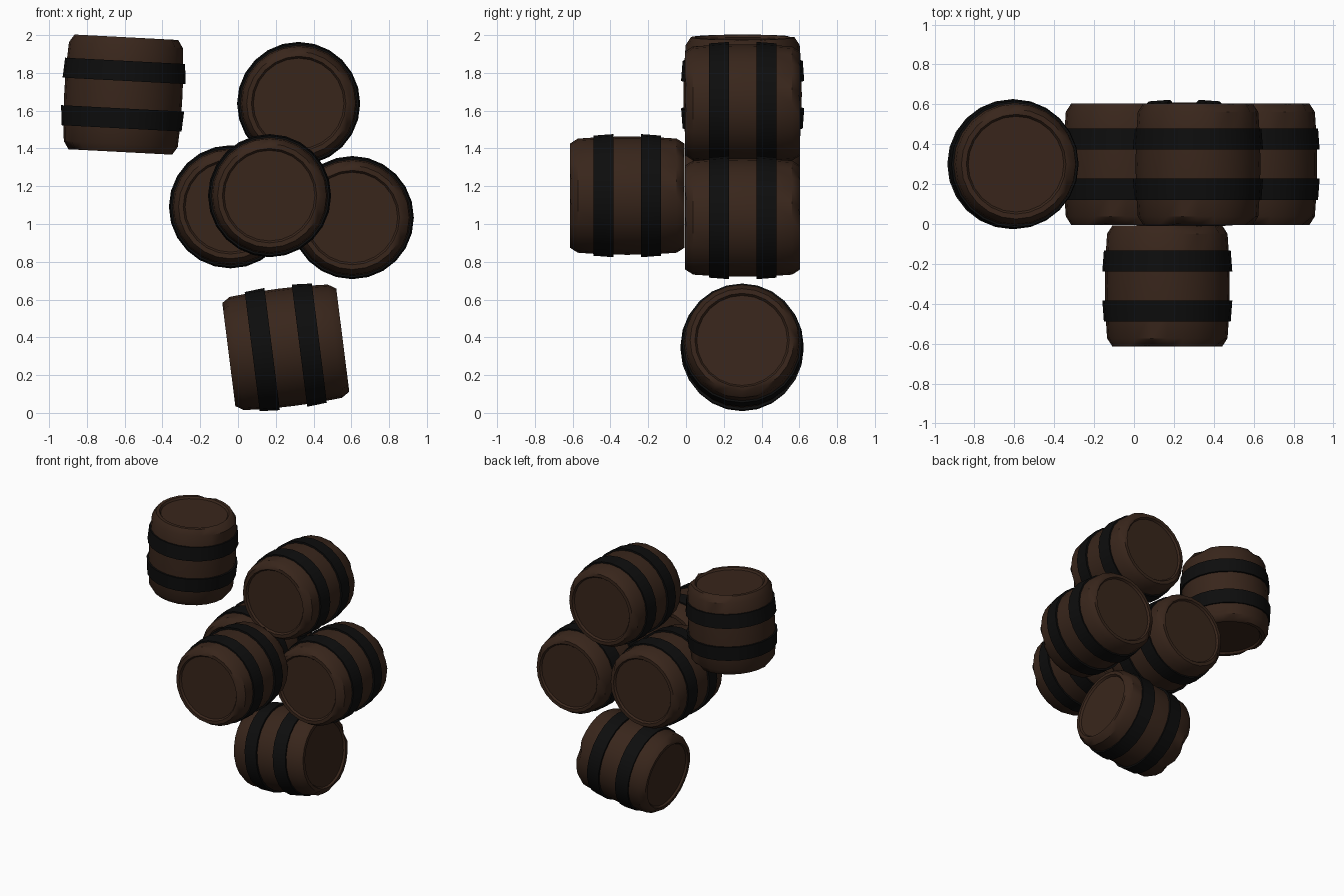
import bpy, bmesh, math, random
from mathutils import Matrix

if "Cube" in bpy.data.objects:
    bpy.data.objects.remove(bpy.data.objects["Cube"])

random.seed(4)
SIDES = 24


def material(name, color):
    m = bpy.data.materials.new(name)
    m.diffuse_color = (*color, 1)
    m.use_nodes = True
    m.node_tree.nodes["Principled BSDF"].inputs["Base Color"].default_value = m.diffuse_color
    return m


wood = material("dark_wood", (0.040, 0.019, 0.011))
iron = material("black_iron", (0.004, 0.004, 0.004))


def lathe(name, profile, mat, closed=False, chip=0.0):
    """Spin (radius, height) points around z; radius 0 makes a pole."""
    bm = bmesh.new()
    rings = []
    for r, z in profile:
        if r == 0:
            rings.append([bm.verts.new((0, 0, z))] * SIDES)
            continue
        ring = []
        for i in range(SIDES):
            a = 2 * math.pi * i / SIDES
            # worn wood: a few rim corners are slightly knocked in
            wear = chip if abs(z) > 0.29 and r > 0.26 and random.random() < 0.15 else 0
            rr, zz = r - wear, z - math.copysign(wear * 0.6, z)
            ring.append(bm.verts.new((rr * math.cos(a), rr * math.sin(a), zz)))
        rings.append(ring)
    pairs = list(zip(rings, rings[1:]))
    if closed:
        pairs.append((rings[-1], rings[0]))
    for lo, hi in pairs:
        for i in range(SIDES):
            j = (i + 1) % SIDES
            quad = [lo[i], lo[j], hi[j], hi[i]]
            bm.faces.new(list(dict.fromkeys(quad)))
    bmesh.ops.recalc_face_normals(bm, faces=bm.faces)
    me = bpy.data.meshes.new(name)
    bm.to_mesh(me)
    bm.free()
    me.materials.append(mat)
    me.set_sharp_from_angle(angle=math.radians(35))
    for p in me.polygons:
        p.use_smooth = True
    return me


# staves with chamfered rims and slightly recessed heads
half = [(0.313, 0.0), (0.311, 0.13), (0.302, 0.262), (0.275, 0.304),
        (0.250, 0.304), (0.240, 0.290), (0, 0.290)]
body_profile = [(r, -z) for r, z in reversed(half[1:])] + half
body = lathe("barrel_body", body_profile, wood, chip=0.014)

# hoops, wider toward the middle of the barrel
hoop = lathe("barrel_hoop", [(0.300, 0.073), (0.326, 0.073), (0.318, 0.179), (0.300, 0.179)],
             iron, closed=True)

FRONT_BACK = Matrix.Rotation(math.pi / 2, 4, 'X')


def tilt(deg):
    """Barrel axis leaned from upright toward +x."""
    return Matrix.Rotation(math.radians(deg), 4, 'Y')


# name, centre, orientation
barrels = [
    ("upright_barrel", (-0.607, 0.30, 1.685), tilt(3)),
    ("top_barrel", (0.321, 0.30, 1.638), FRONT_BACK),
    ("right_barrel", (0.605, 0.30, 1.034), FRONT_BACK),
    ("left_barrel", (-0.040, 0.30, 1.091), FRONT_BACK),
    ("front_barrel", (0.167, -0.311, 1.150), FRONT_BACK),
    ("bottom_barrel", (0.253, 0.297, 0.347), tilt(82.8)),
]

for name, centre, rot in barrels:
    place = Matrix.Translation(centre) @ rot
    flip = Matrix.Rotation(math.pi, 4, 'X')
    for part, mesh, local in (("body", body, Matrix()),
                              ("upper_hoop", hoop, Matrix()),
                              ("lower_hoop", hoop, flip)):
        ob = bpy.data.objects.new(f"{name}_{part}", mesh)
        bpy.context.collection.objects.link(ob)
        ob.matrix_world = place @ local
